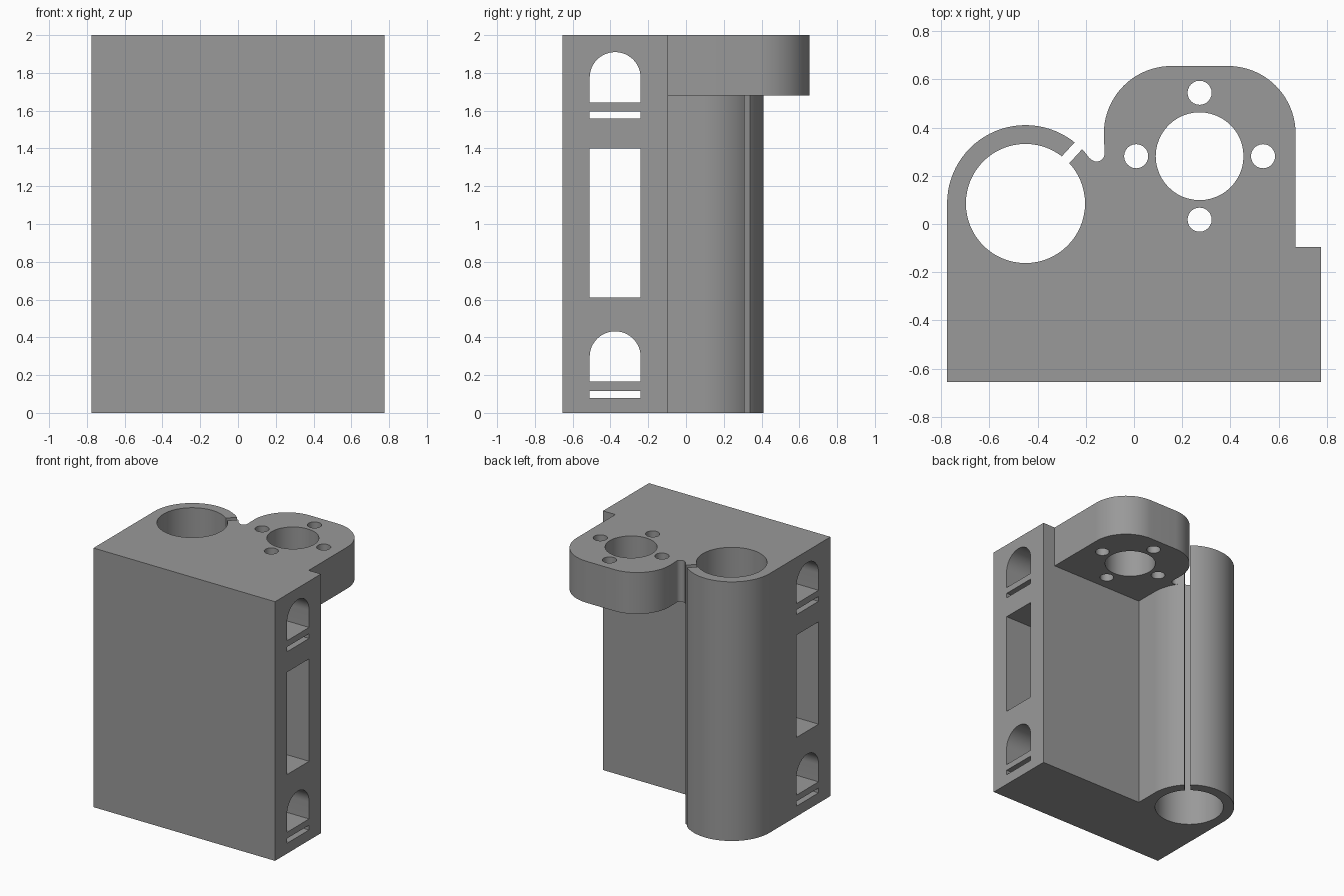
import bpy, bmesh
from math import cos, sin, pi, radians
from mathutils import Matrix, Vector

cube = bpy.data.objects.get("Cube")
if cube:
    bpy.data.objects.remove(cube, do_unlink=True)

grey = bpy.data.materials.new("plain grey")
grey.use_nodes = True
colour = (0.32, 0.32, 0.32, 1)
grey.diffuse_color = colour
grey.node_tree.nodes["Principled BSDF"].inputs["Base Color"].default_value = colour


def arc(cx, cy, r, start, end, n):
    return [(cx + r * cos(radians(start + (end - start) * i / n)),
             cy + r * sin(radians(start + (end - start) * i / n))) for i in range(n + 1)]


def circle(cx, cy, r, n=48):
    return arc(cx, cy, r, 0, 360, n)[:-1]


def rect(x0, x1, y0, y1):
    return [(x0, y0), (x1, y0), (x1, y1), (x0, y1)]


def prism(name, outline, low, high, matrix=Matrix()):
    """Extrude a flat outline from low to high along its own z."""
    bm = bmesh.new()
    face = bm.faces.new([bm.verts.new((x, y, low)) for x, y in outline])
    new = bmesh.ops.extrude_face_region(bm, geom=[face])["geom"]
    bmesh.ops.translate(bm, vec=Vector((0, 0, high - low)),
                        verts=[v for v in new if isinstance(v, bmesh.types.BMVert)])
    bmesh.ops.transform(bm, matrix=matrix, verts=bm.verts)
    bmesh.ops.recalc_face_normals(bm, faces=bm.faces)
    mesh = bpy.data.meshes.new(name)
    bm.to_mesh(mesh)
    bm.free()
    obj = bpy.data.objects.new(name, mesh)
    bpy.context.collection.objects.link(obj)
    mesh.materials.append(grey)
    return obj


def combine(target, tool, operation):
    """Apply a boolean and discard the tool object."""
    tool.hide_render = True
    mod = target.modifiers.new(operation.lower(), "BOOLEAN")
    mod.operation, mod.solver, mod.object = operation, "EXACT", tool
    bpy.context.view_layer.objects.active = target
    bpy.ops.object.modifier_apply(modifier=mod.name)
    bpy.data.objects.remove(tool, do_unlink=True)


# Main block with the rod clamp tube
tube_x, tube_y, tube_r = -0.45, 0.085, 0.325
body = prism("carriage_body",
             [(-0.775, -0.655), (0.775, -0.655), (0.775, -0.095), (-0.125, -0.095)]
             + arc(tube_x, tube_y, tube_r, 0, 180, 40), 0, 2)

# Rounded nut mount overhanging at the top, with a relief notch beside the tube
mount = prism("nut_mount",
              [(-0.3, -0.2), (0.67, -0.2)]
              + arc(0.39, 0.375, 0.28, 0, 90, 20)
              + arc(0.155, 0.375, 0.28, 90, 180, 20)
              + arc(-0.155, 0.292, 0.033, 0, -142, 12)
              + [(-0.21, 0.24), (-0.3, 0.1)], 1.68, 2)
combine(body, mount, "UNION")

# Tube bore and its clamping slit
combine(body, prism("bore", circle(tube_x, tube_y, 0.247, 64), -0.1, 2.1), "DIFFERENCE")
turn = Matrix.Translation((tube_x, tube_y, 0)) @ Matrix.Rotation(radians(47.5), 4, "Z")
combine(body, prism("slit", rect(0.15, 0.37, -0.021, 0.021), -0.1, 2.1, turn), "DIFFERENCE")

# Nut hole ringed by four screw holes
nut_x, nut_y = 0.272, 0.281
combine(body, prism("nut_hole", circle(nut_x, nut_y, 0.182), 1.5, 2.1), "DIFFERENCE")
for k in range(4):
    hole = circle(nut_x + 0.263 * cos(k * pi / 2), nut_y + 0.263 * sin(k * pi / 2), 0.05, 24)
    combine(body, prism("screw_hole", hole, 1.5, 2.1), "DIFFERENCE")

# Side openings through the block: outlines in (y, z), extruded along x
sideways = Matrix(((0, 0, 1, 0), (1, 0, 0, 0), (0, 1, 0, 0), (0, 0, 0, 1)))
y0, y1, half = -0.51, -0.24, 0.135
openings = [rect(y0, y1, 0.61, 1.4)]
for base in (0.08, 1.558):
    openings.append(rect(y0, y1, base, base + 0.037))
    openings.append([(y0, base + 0.085), (y1, base + 0.085)]
                    + arc((y0 + y1) / 2, base + 0.217, half, 0, 180, 24))
for outline in openings:
    combine(body, prism("side_opening", outline, -1, 1, sideways), "DIFFERENCE")

bpy.ops.object.select_all(action="DESELECT")
body.select_set(True)
bpy.context.view_layer.objects.active = body
bpy.ops.object.shade_smooth_by_angle(angle=radians(25))
